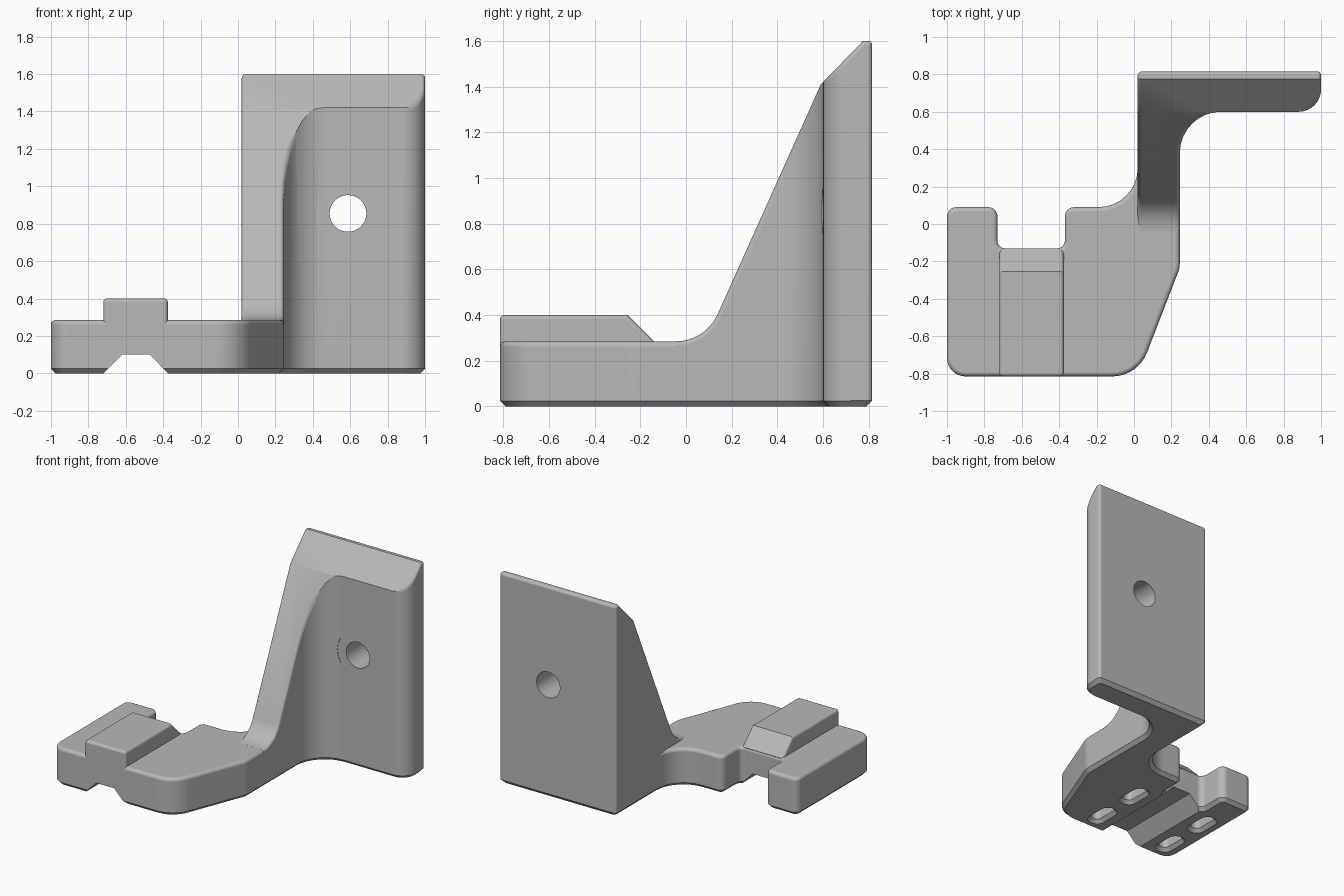
import bpy, bmesh
from math import sin, cos, pi, tan, atan2, radians
from mathutils import Vector

old = bpy.data.objects.get("Cube")
if old:
    bpy.data.objects.remove(old)

grey = bpy.data.materials.new("plain grey")
grey.use_nodes = True
grey.diffuse_color = (0.48, 0.48, 0.48, 1)
grey.node_tree.nodes["Principled BSDF"].inputs["Base Color"].default_value = grey.diffuse_color

EDGE = 0.025


def rounded(corners, inset=0.0, steps=8):
    """Counter-clockwise (x, y, radius) corners -> inset outline with round corners."""
    out = []
    for i, (x, y, r) in enumerate(corners):
        p = Vector((x, y))
        a = (p - Vector(corners[i - 1][:2])).normalized()
        b = (Vector(corners[(i + 1) % len(corners)][:2]) - p).normalized()
        na, nb = Vector((-a.y, a.x)), Vector((-b.y, b.x))
        p = p + (na + nb) * inset / (1 + na.dot(nb))
        turn = atan2(a.x * b.y - a.y * b.x, a.dot(b))
        if r == 0:
            out.append(p)
            continue
        side = 1 if turn > 0 else -1
        r = max(r - side * inset, 0.002)
        centre = p - a * r * tan(abs(turn) / 2) + na * side * r
        start = atan2(-na.y * side, -na.x * side)
        for k in range(steps + 1):
            t = start + turn * k / steps
            out.append(centre + Vector((cos(t), sin(t))) * r)
    return out


def loft(name, rings):
    """Skin a list of matching 3D rings and cap both ends."""
    bm = bmesh.new()
    loops = [[bm.verts.new(v) for v in ring] for ring in rings]
    n = len(loops[0])
    for lo, hi in zip(loops, loops[1:]):
        for i in range(n):
            j = (i + 1) % n
            bm.faces.new((lo[i], lo[j], hi[j], hi[i]))
    bm.faces.new(loops[0][::-1])
    bm.faces.new(loops[-1])
    bmesh.ops.recalc_face_normals(bm, faces=bm.faces)
    mesh = bpy.data.meshes.new(name)
    bm.to_mesh(mesh)
    bm.free()
    mesh.materials.append(grey)
    obj = bpy.data.objects.new(name, mesh)
    bpy.context.collection.objects.link(obj)
    return obj


def stack(name, corners, levels):
    """Loft an outline upward through (z, inset) levels."""
    return loft(name, [[(p.x, p.y, z) for p in rounded(corners, d)] for z, d in levels])


def prism_x(name, corners, x0, x1):
    return loft(name, [[(x, p.x, p.y) for p in rounded(corners)] for x in (x0, x1)])


def cylinder_y(name, x, z, r, y0, y1, n=48):
    return loft(name, [[(x + r * cos(2 * pi * k / n), y, z + r * sin(2 * pi * k / n))
                        for k in range(n)] for y in (y0, y1)])


def carve(obj, cutter, operation="DIFFERENCE"):
    """Bake a boolean and discard the cutter."""
    mod = obj.modifiers.new("cut", "BOOLEAN")
    mod.operation, mod.solver, mod.object = operation, "EXACT", cutter
    bpy.context.view_layer.update()
    graph = bpy.context.evaluated_depsgraph_get()
    mesh = bpy.data.meshes.new_from_object(obj.evaluated_get(graph))
    obj.modifiers.clear()
    obj.data = mesh
    bpy.data.objects.remove(cutter)


def soften(obj, width, rule):
    """Round the steep convex edges accepted by the rule."""
    bm = bmesh.new()
    bm.from_mesh(obj.data)
    bmesh.ops.remove_doubles(bm, verts=bm.verts, dist=0.0002)
    chosen = []
    for e in bm.edges:
        a, b = e.verts[0].co, e.verts[1].co
        if e.calc_face_angle_signed(0) > radians(50) and rule((a + b) / 2, abs(a.y - b.y)):
            chosen.append(e)
    bmesh.ops.bevel(bm, geom=chosen, offset=width, offset_type="OFFSET", segments=5,
                    profile=0.5, affect="EDGES", clamp_overlap=False)
    bm.to_mesh(obj.data)
    bm.free()


# Base slab with rear notch, chamfered foot and rounded rim
slab_outline = [(-1, -0.815, 0.1), (0.02, -0.815, 0.2), (0.245, -0.235, 0.15),
                (0.245, 0.35, 0), (0.02, 0.35, 0), (0.02, 0.09, 0.21),
                (-0.37, 0.09, 0.05), (-0.37, -0.13, 0.04),
                (-0.73, -0.13, 0.04), (-0.73, 0.09, 0.05), (-1, 0.09, 0.05)]
rim = [(0.26 + EDGE * sin(k * pi / 10), EDGE * (1 - cos(k * pi / 10))) for k in range(6)]
slab = stack("base_slab", slab_outline, [(0, EDGE), (EDGE, 0)] + rim)

# Tapered groove under the slab
groove = [(-0.73, -0.01), (-0.365, -0.01), (-0.47, 0.1), (-0.62, 0.1)]
carve(slab, loft("groove_cutter", [[(x, y, z) for x, z in groove] for y in (-1, 0.3)]))

# Four chamfered pockets under the slab
for x in (-0.86, -0.24):
    for y in (-0.63, -0.28):
        pocket = [(x + sx * 0.065, y + sy * 0.125, 0.06)
                  for sx, sy in ((-1, -1), (1, -1), (1, 1), (-1, 1))]
        carve(slab, stack("pocket_cutter", pocket,
                          [(-0.01, -0.01), (EDGE, EDGE), (0.13, EDGE)]))

# Raised key on top of the slab with a sloped rear end
key_profile = [(-0.815, 0.2, 0), (-0.135, 0.2, 0), (-0.135, 0.28, 0),
               (-0.255, 0.4, 0), (-0.815, 0.4, 0)]
key = prism_x("raised_key", key_profile, -0.72, -0.375)
soften(key, 0.02, lambda c, dy: c.z > 0.25)

# Upright plate and sloping rib: plan outline crossed with a side profile
upright_outline = [(0.02, -0.04, 0), (0.245, -0.04, 0), (0.245, 0.6, 0.22),
                   (1, 0.6, 0.12), (1, 0.815, 0), (0.02, 0.815, 0)]
upright = stack("upright_plate", upright_outline, [(0, EDGE), (EDGE, 0), (1.8, 0)])
side_profile = [(-0.2, -0.1, 0), (0.815 + 0.1, -0.1, 0), (0.915, 1.6, 0),
                (0.775, 1.6, 0), (0.59, 1.41, 0), (0.085, 0.285, 0.2), (-0.2, 0.285, 0)]
carve(upright, prism_x("side_cutter", side_profile, -0.2, 1.2), "INTERSECT")
soften(upright, 0.02, lambda c, dy: c.y > 0.5 or (c.z > 0.28 and dy > 0.001))

# Bolt hole and the shallow washer seat around it
carve(upright, cylinder_y("hole_cutter", 0.588, 0.855, 0.098, 0.3, 1.0))
carve(upright, cylinder_y("seat_cutter", 0.588, 0.855, 0.17, 0.4, 0.599))

# Smooth shading on the curves only
for obj in (slab, key, upright):
    bpy.ops.object.select_all(action="DESELECT")
    obj.select_set(True)
    bpy.context.view_layer.objects.active = obj
    bpy.ops.object.shade_smooth_by_angle(angle=radians(20))
    mod = obj.modifiers.new("even shading", "WEIGHTED_NORMAL")
    mod.keep_sharp = True
